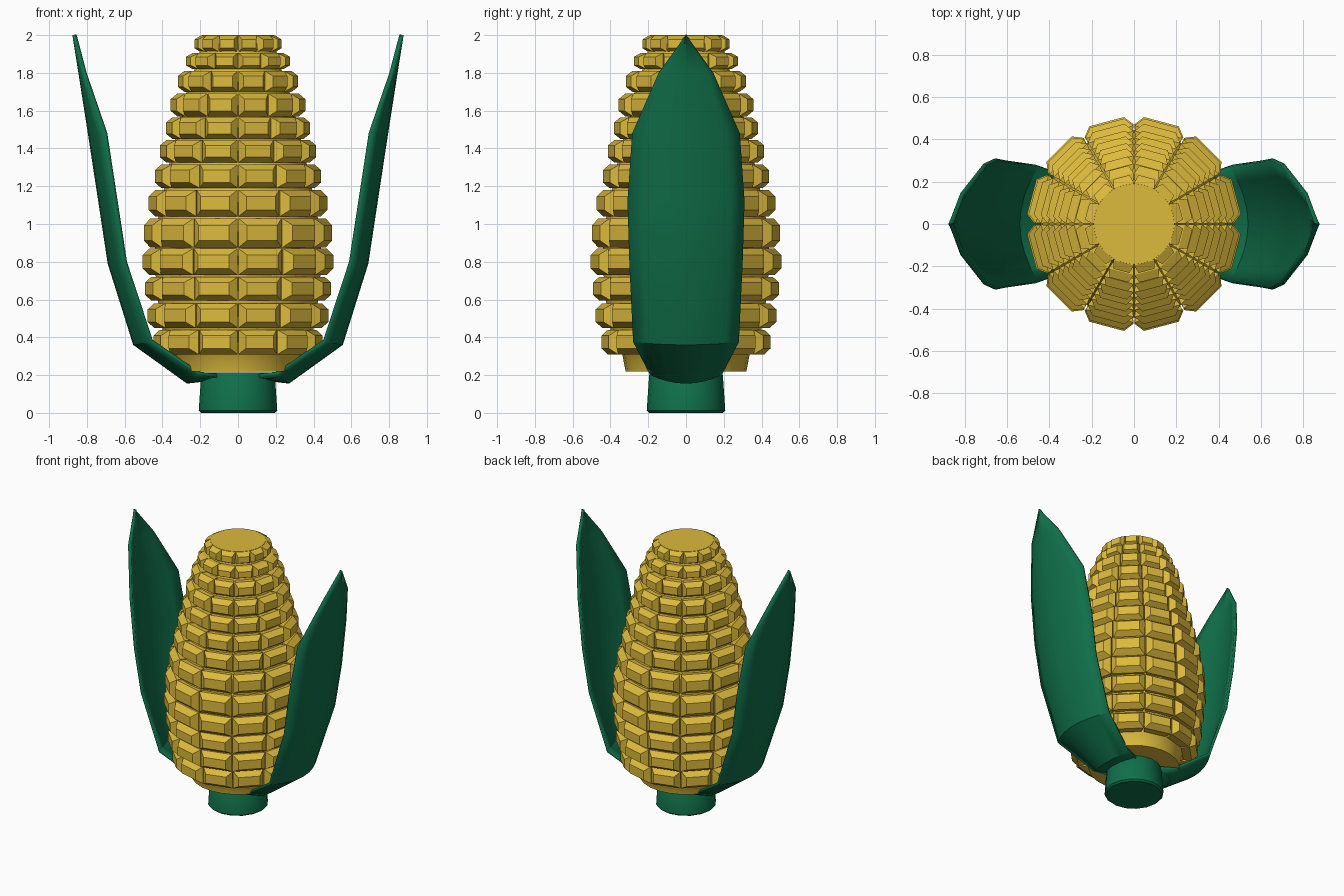
import bpy, bmesh, math

if "Cube" in bpy.data.objects:
    bpy.data.objects.remove(bpy.data.objects["Cube"])


def material(name, rgb):
    m = bpy.data.materials.new(name)
    m.diffuse_color = (*rgb, 1)
    m.use_nodes = True
    m.node_tree.nodes["Principled BSDF"].inputs["Base Color"].default_value = m.diffuse_color
    return m


YELLOW = material("corn yellow", (0.72, 0.49, 0.045))
GREEN = material("husk green", (0.005, 0.16, 0.068))


def finish(bm, name, mat):
    bmesh.ops.recalc_face_normals(bm, faces=bm.faces)
    me = bpy.data.meshes.new(name)
    bm.to_mesh(me)
    bm.free()
    ob = bpy.data.objects.new(name, me)
    bpy.context.collection.objects.link(ob)
    me.materials.append(mat)
    return ob


def smooth(ob, angle):
    bpy.ops.object.select_all(action='DESELECT')
    ob.select_set(True)
    bpy.context.view_layer.objects.active = ob
    bpy.ops.object.shade_smooth_by_angle(angle=math.radians(angle))


def bridge(bm, a, b):
    n = len(a)
    for i in range(n):
        bm.faces.new((a[i], a[(i + 1) % n], b[(i + 1) % n], b[i]))


def lathe(name, profile, sides, mat):
    bm = bmesh.new()
    rings = [[bm.verts.new((r * math.cos(2 * math.pi * i / sides),
                            r * math.sin(2 * math.pi * i / sides), z))
              for i in range(sides)] for r, z in profile]
    for a, b in zip(rings, rings[1:]):
        bridge(bm, a, b)
    bm.faces.new(rings[0])
    bm.faces.new(rings[-1])
    return finish(bm, name, mat)


# Kernel rows: bottom z, top z, outer radius
ROWS = [(.31, .44, .45), (.45, .58, .48), (.595, .72, .495), (.73, .87, .507),
        (.875, 1.03, .50), (1.04, 1.18, .475), (1.19, 1.315, .442),
        (1.325, 1.445, .415), (1.45, 1.565, .383), (1.57, 1.69, .358),
        (1.70, 1.81, .32), (1.82, 1.905, .277), (1.91, 1.998, .232)]
COLUMNS = 12

# Cob core
core = [(.32, .22), (.337, .31)]
core += [(r - .065, (a + b) / 2) for a, b, r in ROWS[:-1]] + [(.20, 1.93), (.19, 2.0)]
smooth(lathe("cob_core", core, 24, YELLOW), 30)

# Kernels: bevelled blocks, (depth below surface, width share, height share)
bm = bmesh.new()
for z0, z1, r in ROWS:
    zc, hz = (z0 + z1) / 2, (z1 - z0) / 2
    for c in range(COLUMNS):
        mid = (c + .5) * 2 * math.pi / COLUMNS
        half = math.pi / COLUMNS
        rings = []
        for depth, w, h in ((.10, .88, .9), (.036, .98, 1.0), (0, .64, .52)):
            rings.append([bm.verts.new(((r - depth) * math.cos(mid + s * w * half),
                                        (r - depth) * math.sin(mid + s * w * half),
                                        zc + t * h * hz))
                          for s, t in ((-1, -1), (1, -1), (1, 1), (-1, 1))])
        bridge(bm, rings[0], rings[1])
        bridge(bm, rings[1], rings[2])
        bm.faces.new(rings[0])
        bm.faces.new(rings[2])
finish(bm, "kernels", YELLOW)

# Stalk
smooth(lathe("stalk", [(.195, 0), (.208, .012), (.195, .2), (.185, .215)], 16, GREEN), 30)

# Husk leaves: centre x, centre z, edge x, edge z, half width
LEAF = [(.10, .175, .09, .185, .15), (.27, .155, .21, .20, .19),
        (.555, .36, .465, .375, .28), (.69, .79, .605, .795, .30),
        (.74, 1.12, .655, 1.12, .31), (.795, 1.48, .71, 1.48, .285),
        (.845, 1.8, .82, 1.8, .145), (.877, 2.0, .872, 1.998, .003)]
SEGMENTS = 8
for side, name in ((1, "right_leaf"), (-1, "left_leaf")):
    bm = bmesh.new()
    grid = []
    for cx, cz, ex, ez, hw in LEAF:
        row = []
        for i in range(SEGMENTS + 1):
            t = 2 * i / SEGMENTS - 1
            row.append(bm.verts.new((side * (cx + (ex - cx) * t * t), hw * t,
                                     cz + (ez - cz) * t * t)))
        grid.append(row)
    for a, b in zip(grid, grid[1:]):
        for i in range(SEGMENTS):
            q = (a[i], a[i + 1], b[i + 1], b[i])
            bm.faces.new(q if side > 0 else q[::-1])
    leaf = finish(bm, name, GREEN)
    # make the normals face outward so the thickness goes inward
    if sum(p.normal.x * p.area for p in leaf.data.polygons) * side < 0:
        leaf.data.flip_normals()
    mod = leaf.modifiers.new("thickness", 'SOLIDIFY')
    mod.thickness = .02
    mod.offset = -1
    smooth(leaf, 30)
